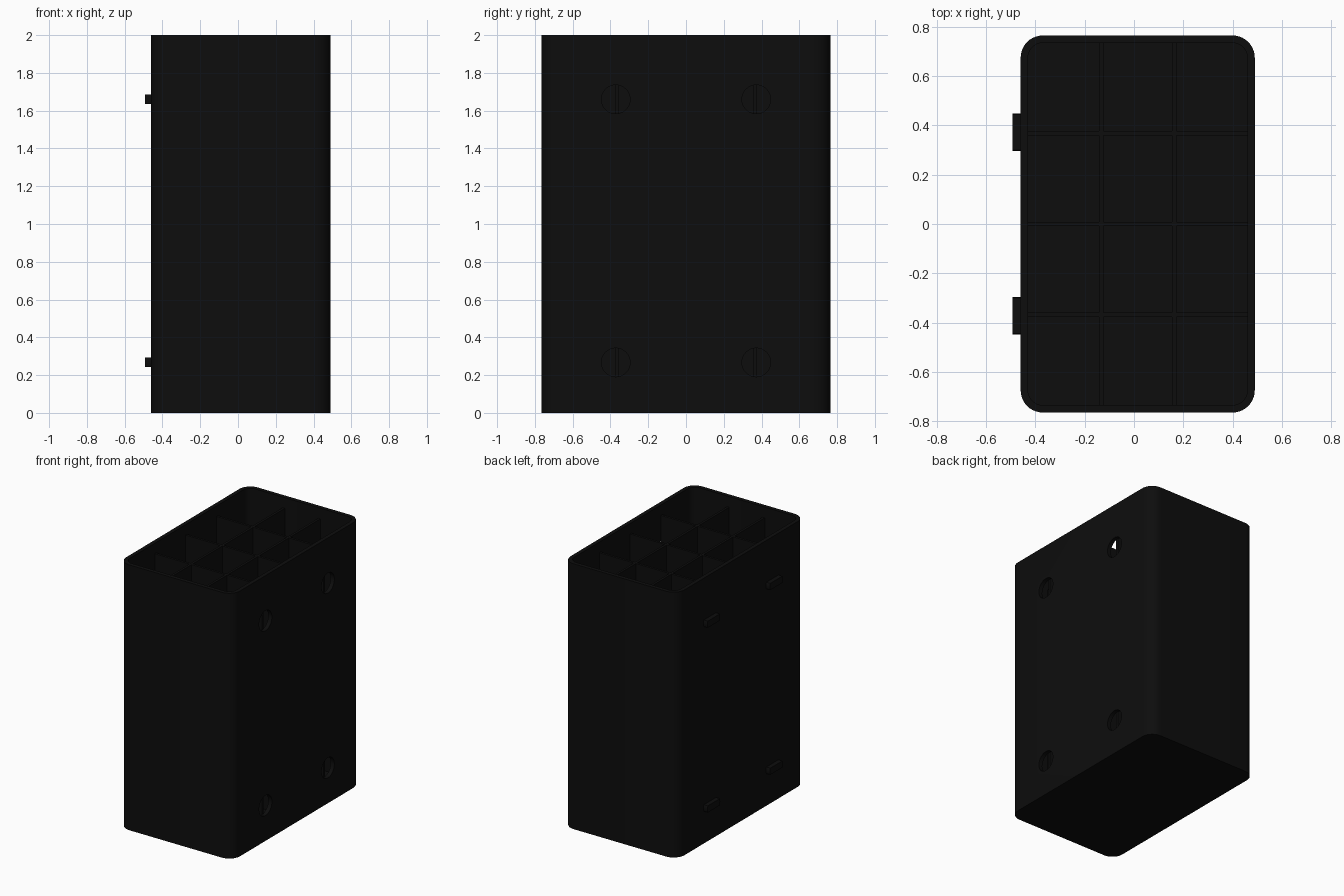
import bpy, bmesh
from math import sin, cos, pi, asin

if "Cube" in bpy.data.objects:
    bpy.data.objects.remove(bpy.data.objects["Cube"])

X0, X1, Y, H = -0.46, 0.49, 0.765, 2.0
WALL, RADIUS, FLOOR, DIVIDER_TOP, T = 0.03, 0.09, 0.03, 1.92, 0.018
CX = (X0 + X1) / 2

black = bpy.data.materials.new("black_plastic")
black.diffuse_color = (0.004, 0.004, 0.004, 1)
black.use_nodes = True
black.node_tree.nodes["Principled BSDF"].inputs["Base Color"].default_value = black.diffuse_color


def make(name, bm):
    bmesh.ops.recalc_face_normals(bm, faces=bm.faces[:])
    me = bpy.data.meshes.new(name)
    bm.to_mesh(me)
    bm.free()
    ob = bpy.data.objects.new(name, me)
    bpy.context.collection.objects.link(ob)
    me.materials.append(black)
    return ob


def box(name, lo, hi):
    bm = bmesh.new()
    bmesh.ops.create_cube(bm, size=1)
    for v in bm.verts:
        v.co = [(lo[i] + hi[i]) / 2 + v.co[i] * (hi[i] - lo[i]) for i in range(3)]
    return make(name, bm)


def prism_x(name, outline, xa, xb):
    # extrude a (y, z) outline along x
    bm = bmesh.new()
    face = bm.faces.new([bm.verts.new((xa, y, z)) for y, z in outline])
    ext = bmesh.ops.extrude_face_region(bm, geom=[face])
    verts = [g for g in ext["geom"] if isinstance(g, bmesh.types.BMVert)]
    bmesh.ops.translate(bm, verts=verts, vec=(xb - xa, 0, 0))
    return make(name, bm)


def ring(bm, inset, z, seg=10):
    # rounded rectangle loop
    r = RADIUS - inset
    hx, hy = (X1 - X0) / 2 - RADIUS, Y - RADIUS
    pts = []
    for q, (sx, sy) in enumerate(((1, 1), (-1, 1), (-1, -1), (1, -1))):
        for i in range(seg + 1):
            a = (q + i / seg) * pi / 2
            pts.append(bm.verts.new((CX + sx * hx + r * cos(a), sy * hy + r * sin(a), z)))
    return pts


# open rounded shell with a floor
bm = bmesh.new()
rings = [ring(bm, 0, 0), ring(bm, 0, H), ring(bm, WALL, H), ring(bm, WALL, FLOOR)]
for a, b in zip(rings, rings[1:]):
    for i in range(len(a)):
        j = (i + 1) % len(a)
        bm.faces.new((a[i], a[j], b[j], b[i]))
bm.faces.new(rings[0])
bm.faces.new(rings[-1])
shell = make("shell", bm)

# round sockets through the right wall, matching clipped-disc tabs on the left
R, TAB_H = 0.076, 0.025
circle = [(R * cos(i * pi / 16), R * sin(i * pi / 16)) for i in range(32)]
end = asin(TAB_H / R)
arc = [(R * cos(end * k / 4), R * sin(end * k / 4)) for k in range(-4, 5)]
tab = arc + [(-y, -z) for y, z in arc]
bpy.context.view_layer.objects.active = shell
for y in (-0.372, 0.372):
    for z in (0.267, 1.66):
        cutter = prism_x("socket_cutter", [(y + a, z + b) for a, b in circle], X1 - 0.06, X1 + 0.05)
        cutter.hide_render = True
        mod = shell.modifiers.new("socket", "BOOLEAN")
        mod.operation, mod.solver, mod.object = "DIFFERENCE", "EXACT", cutter
        bpy.ops.object.modifier_apply(modifier=mod.name)
        bpy.data.objects.remove(cutter)
        prism_x("tab", [(y + a, z + b) for a, b in tab], X0 - 0.033, X0 + 0.005)

shell.select_set(True)
bpy.ops.object.shade_smooth_by_angle(angle=0.5)

# interior grid, three by four compartments
e = 0.003
xa, xb, ya = X0 + WALL, X1 - WALL, Y - WALL
for i in (1, 2):
    x = xa + (xb - xa) * i / 3
    box("long_divider", (x - T / 2, -ya - e, FLOOR - e), (x + T / 2, ya + e, DIVIDER_TOP))
for i in (-1, 0, 1):
    y = ya * i / 2
    box("cross_divider", (xa - e, y - T / 2, FLOOR - e), (xb + e, y + T / 2, DIVIDER_TOP))
